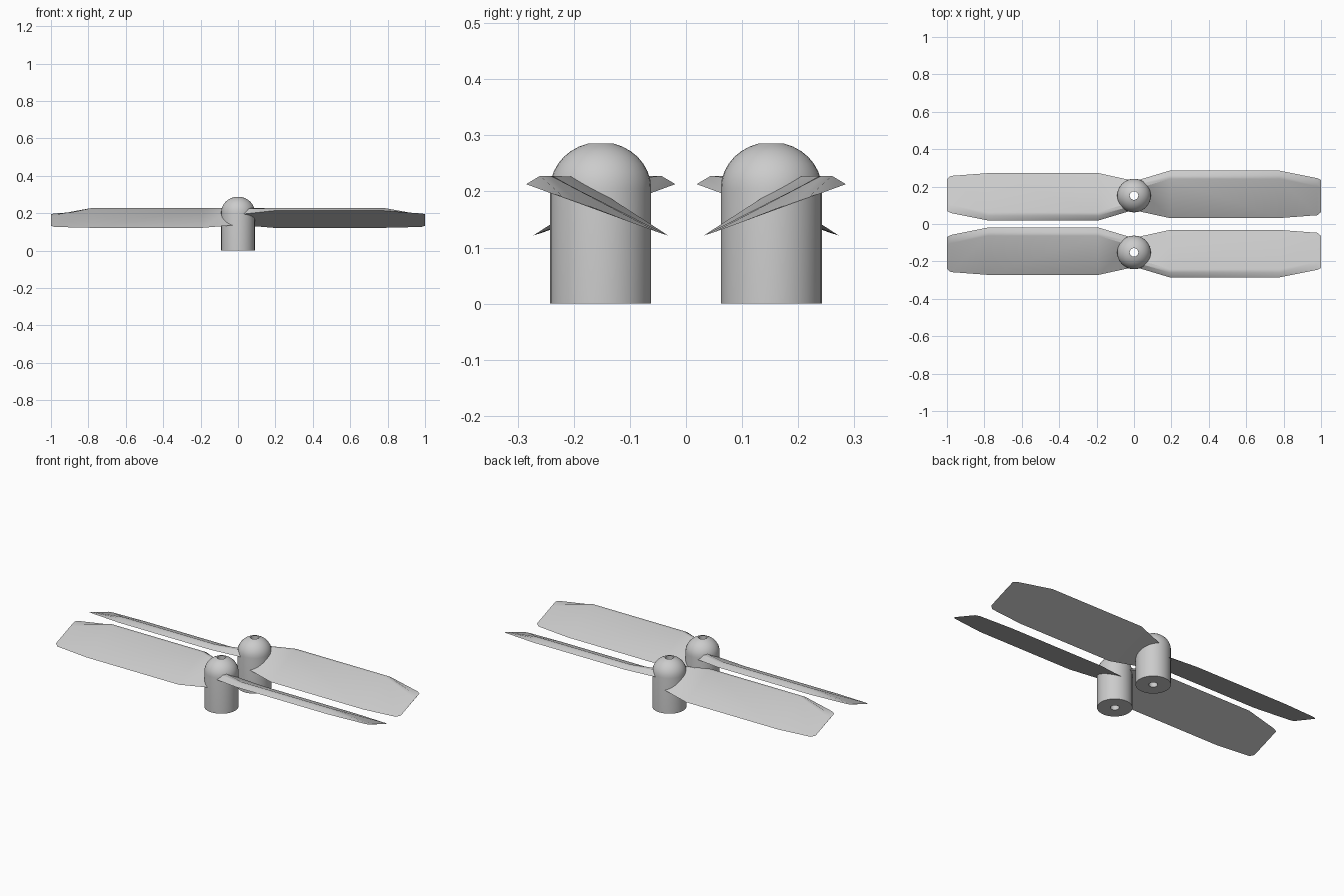
import bpy, bmesh, math

cube = bpy.data.objects.get("Cube")
if cube:
    bpy.data.objects.remove(cube, do_unlink=True)

grey = bpy.data.materials.new("light grey")
grey.use_nodes = True
grey.diffuse_color = (0.6, 0.6, 0.6, 1)
grey.node_tree.nodes["Principled BSDF"].inputs["Base Color"].default_value = (0.6, 0.6, 0.6, 1)

HUB_Y = 0.152      # distance of each hub from the middle
HUB_R = 0.09
HOLE_R = 0.023


def loft(name, rings, closed=False):
    """Skin a list of point rings; closed joins last ring to first, else cap."""
    bm = bmesh.new()
    loops = [[bm.verts.new(p) for p in ring] for ring in rings]
    n = len(loops[0])
    pairs = list(zip(loops, loops[1:]))
    if closed:
        pairs.append((loops[-1], loops[0]))
    else:
        bm.faces.new(loops[0])
        bm.faces.new(loops[-1])
    for a, b in pairs:
        for i in range(n):
            j = (i + 1) % n
            bm.faces.new((a[i], a[j], b[j], b[i]))
    bmesh.ops.recalc_face_normals(bm, faces=bm.faces)
    mesh = bpy.data.meshes.new(name)
    bm.to_mesh(mesh)
    bm.free()
    mesh.materials.append(grey)
    obj = bpy.data.objects.new(name, mesh)
    bpy.context.collection.objects.link(obj)
    bpy.ops.object.select_all(action='DESELECT')
    obj.select_set(True)
    bpy.context.view_layer.objects.active = obj
    bpy.ops.object.shade_smooth_by_angle(angle=math.radians(35))
    return obj


def hub(name, cy):
    # Cylinder with a domed cap and a bore right through it
    profile = [(HOLE_R, 0), (HUB_R, 0)]
    end = math.acos(HOLE_R / HUB_R)
    for k in range(8):
        a = end * k / 7
        profile.append((HUB_R * math.cos(a), 0.205 + 0.083 * math.sin(a)))
    turns = [math.tau * i / 32 for i in range(32)]
    loft(name, [[(r * math.cos(t), cy + r * math.sin(t), z) for t in turns]
                for r, z in profile], closed=True)


# Blade stations: x, leading y, trailing y, thickness factor
STATIONS = [(0.03, -0.085, 0.085, 1.5), (0.19, -0.133, 0.12, 1),
            (0.78, -0.133, 0.12, 1), (0.98, -0.093, 0.105, 0.1),
            (1.0, -0.083, 0.088, 0.03)]


def blade(name, side, mirror):
    # Pitched flat underside, raised rounded ridge behind the leading edge
    def under(y):
        return 0.213 - 0.365 * (y + 0.133)

    rings = []
    for x, lead, trail, thick in STATIONS:
        section = [(lead, 0), (lead + 0.025, 0.024), (lead + 0.044, 0.031), (trail, 0.001)]
        rings.append([(side * x, mirror * (side * y - HUB_Y), under(y) + h * thick)
                      for y, h in section])
    loft(name, rings)


# Two counter-rotating propellers, mirrored front to back
for label, mirror in (("front", 1), ("back", -1)):
    hub(label + "_hub", -mirror * HUB_Y)
    for side_name, side in (("left", 1), ("right", -1)):
        blade(f"{label}_{side_name}_blade", side, mirror)
